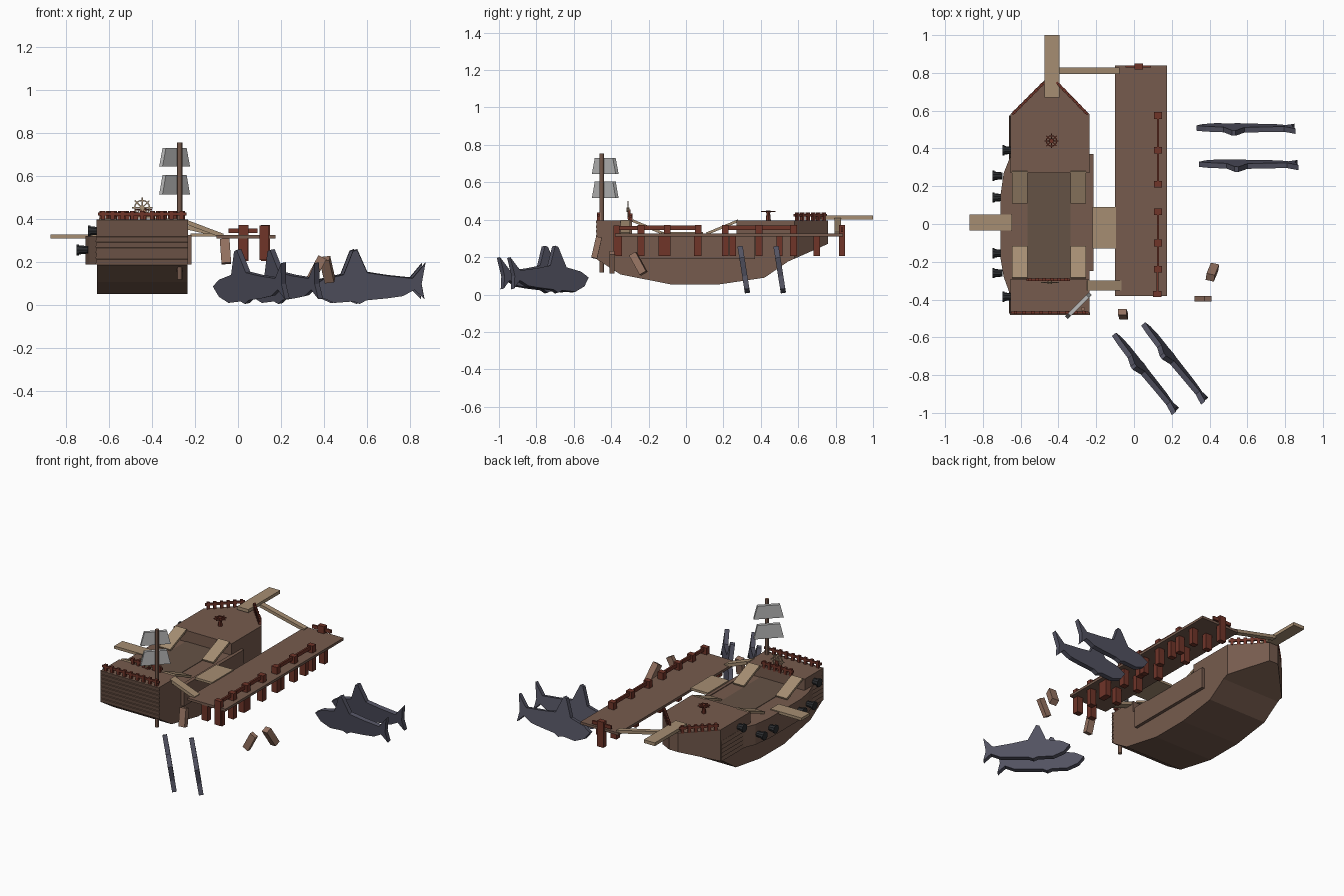
import bpy, bmesh
from math import pi, sin, cos, atan2, radians
from mathutils import Vector, Matrix, Euler

if "Cube" in bpy.data.objects:
    bpy.data.objects.remove(bpy.data.objects["Cube"])


def material(name, r, g, b):
    m = bpy.data.materials.new(name)
    m.diffuse_color = (r, g, b, 1)
    m.use_nodes = True
    m.node_tree.nodes["Principled BSDF"].inputs["Base Color"].default_value = m.diffuse_color
    return m


BROWN = material("brown_wood", 0.18, 0.105, 0.075)
DARK = material("dark_wood", 0.13, 0.085, 0.06)
TAN = material("tan_wood", 0.38, 0.27, 0.17)
MAST = material("mast_wood", 0.30, 0.17, 0.12)
RED = material("red_wood", 0.16, 0.035, 0.022)
IRON = material("iron", 0.025, 0.027, 0.03)
SKIN = material("shark_skin", 0.085, 0.085, 0.12)
SAIL = material("sail_cloth", 0.5, 0.5, 0.5)


def finish(name, bm, mat):
    bmesh.ops.recalc_face_normals(bm, faces=bm.faces)
    me = bpy.data.meshes.new(name)
    bm.to_mesh(me)
    bm.free()
    me.materials.append(mat)
    ob = bpy.data.objects.new(name, me)
    bpy.context.collection.objects.link(ob)
    return ob


def box(name, lo, hi, mat):
    c = [(a + b) / 2 for a, b in zip(lo, hi)]
    return tilted_box(name, c, [b - a for a, b in zip(lo, hi)], (0, 0, 0), mat)


def tilted_box(name, c, size, rot, mat):
    bm = bmesh.new()
    mx = Matrix.Translation(c) @ Euler([radians(r) for r in rot]).to_matrix().to_4x4()
    bmesh.ops.create_cube(bm, size=1, matrix=mx @ Matrix.Diagonal((*size, 1)))
    return finish(name, bm, mat)


def beam(name, a, b, width, thick, mat):
    """Straight board from a to b, lying flat."""
    a, b = Vector(a), Vector(b)
    d = b - a
    x = d.normalized()
    y = Vector((0, 0, 1)).cross(x).normalized()
    rot = Matrix((x, y, x.cross(y))).transposed().to_4x4()
    bm = bmesh.new()
    bmesh.ops.create_cube(bm, size=1, matrix=Matrix.Translation((a + b) / 2) @ rot
                          @ Matrix.Diagonal((d.length, width, thick, 1)))
    return finish(name, bm, mat)


def prism(name, pts, vec, mat):
    """Closed polygon extruded along vec."""
    bm = bmesh.new()
    f = bm.faces.new([bm.verts.new(p) for p in pts])
    r = bmesh.ops.extrude_face_region(bm, geom=[f], use_keep_orig=True)
    bmesh.ops.translate(bm, vec=vec, verts=[v for v in r["geom"] if isinstance(v, bmesh.types.BMVert)])
    return finish(name, bm, mat)


# Hull: side profile intersected with the plan outline
side = [(-.48, .395), (-.29, .395), (-.29, .32), (.27, .32), (.27, .395), (.78, .395),
        (.78, .28), (.545, .176), (.42, .09), (.17, .053), (-.075, .053), (-.35, .107), (-.48, .19)]
plan = [(-.655, -.475), (-.235, -.475), (-.235, .58), (-.41, .76), (-.475, .76), (-.655, .58)]
hull = prism("hull", [(-.8, y, z) for y, z in side], (.7, 0, 0), BROWN)
cutter = prism("hull_cutter", [(x, y, 0) for x, y in plan], (0, 0, .6), BROWN)
cutter.hide_render = True
mod = hull.modifiers.new("plan", 'BOOLEAN')
mod.operation, mod.object, mod.solver = 'INTERSECT', cutter, 'EXACT'
bpy.context.view_layer.objects.active = hull
bpy.ops.object.modifier_apply(modifier=mod.name)
bpy.data.objects.remove(cutter)

# Overlapping planks on stern and port side, gun bulge and starboard wale
for i in range(8):
    z = .19 + i * .026
    tilted_box("stern_plank", (-.445, -.476, z + .012), (.425, .008, .025), (12, 0, 0), BROWN)
    if z < .3:
        tilted_box("port_plank", (-.655, .05, z + .012), (.008, 1.05, .025), (0, 12, 0), BROWN)
bulge = [(-.65, .37), (-.69, .27), (-.707, .15), (-.707, -.18), (-.69, -.28), (-.65, -.39)]
prism("gun_bulge", [(x, y, .19) for x, y in bulge], (0, 0, .132), BROWN)
box("starboard_wale", (-.24, -.25, .19), (-.215, .37, .325), BROWN)
box("main_deck", (-.565, -.29, .315), (-.335, .275, .323), DARK)

# Deck ramps
for x in (-.605, -.295):
    beam("fore_ramp", (x, .11, .325), (x, .28, .395), .08, .014, TAN)
    beam("aft_ramp", (x, -.12, .325), (x, -.285, .395), .08, .014, TAN)


# Ship rails
def rail(name, a, b, posts):
    a, b = Vector(a), Vector(b)
    up = Vector((0, 0, .028))
    beam(name + "_bar", a + up, b + up, .012, .014, RED)
    ang = math_deg(a, b)
    for i in range(posts):
        p = a.lerp(b, (i + .5) / posts)
        tilted_box(name + "_post", p + Vector((0, 0, .02)), (.018, .016, .046), (0, 0, ang), RED)


def math_deg(a, b):
    return atan2(b.y - a.y, b.x - a.x) * 180 / pi


rail("stern_rail", (-.65, -.468, .395), (-.24, -.468, .395), 9)
rail("quarter_rail", (-.57, -.295, .39), (-.34, -.295, .39), 6)
rail("port_bow_rail", (-.645, .58, .395), (-.475, .75, .395), 6)
rail("starboard_bow_rail", (-.245, .58, .395), (-.41, .75, .395), 6)


# Wheels: rim with eight spokes
def wheel(name, c, r, flat, mat):
    bm = bmesh.new()
    n = 16
    rim = [[bm.verts.new(((r * .72 + du) * cos(2 * pi * i / n), (r * .72 + du) * sin(2 * pi * i / n), dz))
            for du, dz in ((-.003, -.003), (.003, -.003), (.003, .003), (-.003, .003))] for i in range(n)]
    for i in range(n):
        for j in range(4):
            k, m = (i + 1) % n, (j + 1) % 4
            bm.faces.new((rim[i][j], rim[k][j], rim[k][m], rim[i][m]))
    for i in range(4):
        bmesh.ops.create_cube(bm, size=1, matrix=Matrix.Rotation(i * pi / 4, 4, 'Z')
                              @ Matrix.Diagonal((2 * r, .006, .006, 1)))
    bmesh.ops.create_cone(bm, cap_ends=True, segments=8, radius1=.012, radius2=.012, depth=.014)
    mx = Matrix.Translation(c) @ (Matrix() if flat else Matrix.Rotation(pi / 2, 4, 'X'))
    bmesh.ops.transform(bm, matrix=mx, verts=bm.verts)
    finish(name, bm, mat)


def cone(name, c, r1, r2, depth, rot, mat, seg=10):
    bm = bmesh.new()
    bmesh.ops.create_cone(bm, cap_ends=True, segments=seg, radius1=r1, radius2=r2, depth=depth,
                          matrix=Matrix.Translation(c) @ rot)
    return finish(name, bm, mat)


wheel("steering_wheel", (-.445, -.31, .452), .048, False, TAN)
box("wheel_stand", (-.455, -.309, .39), (-.435, -.297, .455), RED)
wheel("capstan_wheel", (-.437, .44, .443), .038, True, RED)
cone("capstan_post", (-.437, .44, .418), .014, .009, .05, Matrix(), RED, 8)

# Cannons on the port side
for x, y, z in ((-.667, .39, .345), (-.72, .255, .257), (-.72, .14, .257),
                (-.72, -.155, .257), (-.72, -.26, .257), (-.667, -.385, .345)):
    turn = Matrix.Rotation(-pi / 2, 4, 'Y')
    cone("cannon_barrel", (x, y, z), .018, .023, .05, turn, IRON)
    cone("cannon_muzzle", (x - .024, y, z), .027, .027, .012, turn, IRON)

# Mast with two sails turned diagonally
cone("mast", (-.27, -.45, .437), .012, .012, .636, Matrix(), MAST, 8)
d, nrm = Vector((.707, .707, 0)), Vector((.707, -.707, 0))
for z0, z1 in ((.645, .73), (.515, .605)):
    c = Vector((-.302, -.424, 0))
    pts = [c + d * u + Vector((0, 0, z)) for u, z in ((-.09, z0), (.09, z0), (.068, z1), (-.068, z1))]
    prism("sail", pts, nrm * .022, SAIL)

# Planks, gangways and bowsprit board
box("bowsprit_board", (-.475, .67, .402), (-.395, 1.0, .423), TAN)
box("walking_plank", (-.87, -.035, .31), (-.645, .05, .328), TAN)
box("gangway", (-.22, -.13, .318), (-.095, .09, .333), TAN)
beam("bow_beam", (-.40, .812, .40), (-.08, .812, .325), .035, .02, TAN)
beam("stern_beam", (-.25, -.325, .39), (-.07, -.325, .322), .052, .02, TAN)

# Dock deck with posts and railing
box("dock_deck", (-.1, -.38, .31), (.175, .84, .326), BROWN)
rail_y = (-.24, -.1, .065, .21, .39, .575)
for y in rail_y:
    box("rail_post", (.107, y - .018, .205), (.148, y + .018, .372), RED)
for a, b in ((-.24, .065), (.21, .575)):
    box("dock_rail", (.121, a, .345), (.133, b, .368), RED)
box("corner_post", (.1, -.387, .21), (.145, -.355, .37), RED)
box("dock_rail", (.118, -.37, .345), (.13, -.24, .365), RED)
for y in (-.36, -.13, .06, .25, .5, .7):
    box("inner_post", (.0, y - .017, .21), (.045, y + .017, .312), RED)
    box("outer_post", (.107, y - .017, .205), (.148, y + .017, .312), RED)
box("end_post", (.002, .818, .205), (.048, .85, .372), RED)
box("end_bar", (-.045, .828, .335), (.09, .84, .357), RED)

# Floating debris
tilted_box("debris_plank", (-.058, -.478, .25), (.045, .032, .115), (-13, -4, 0), MAST)
tilted_box("debris_plank", (.365, -.395, .172), (.042, .028, .115), (0, 28, 0), MAST)
tilted_box("debris_plank", (.415, -.255, .165), (.045, .04, .12), (30, -6, -12), MAST)

# Sharks: flat body profile, rolled to one side
shark = [(0, .09), (.035, .042), (.1, .013), (.19, .02), (.22, .008), (.25, .025), (.35, .035), (.42, .045),
         (.475, .075), (.52, .03), (.507, .1), (.525, .2), (.465, .128), (.35, .14), (.255, .155),
         (.208, .262), (.188, .255), (.145, .145), (.05, .122)]
for x, y, turn in ((.345, .33, 0), (.33, .522, 0), (-.095, -.575, -51), (.06, -.52, -51)):
    ob = prism("shark", [(u, -.014, z) for u, z in shark], (0, .028, 0), SKIN)
    ob.matrix_world = (Matrix.Translation((x, y, 0)) @ Matrix.Rotation(radians(turn), 4, 'Z')
                       @ Matrix.Rotation(radians(9), 4, 'X'))
